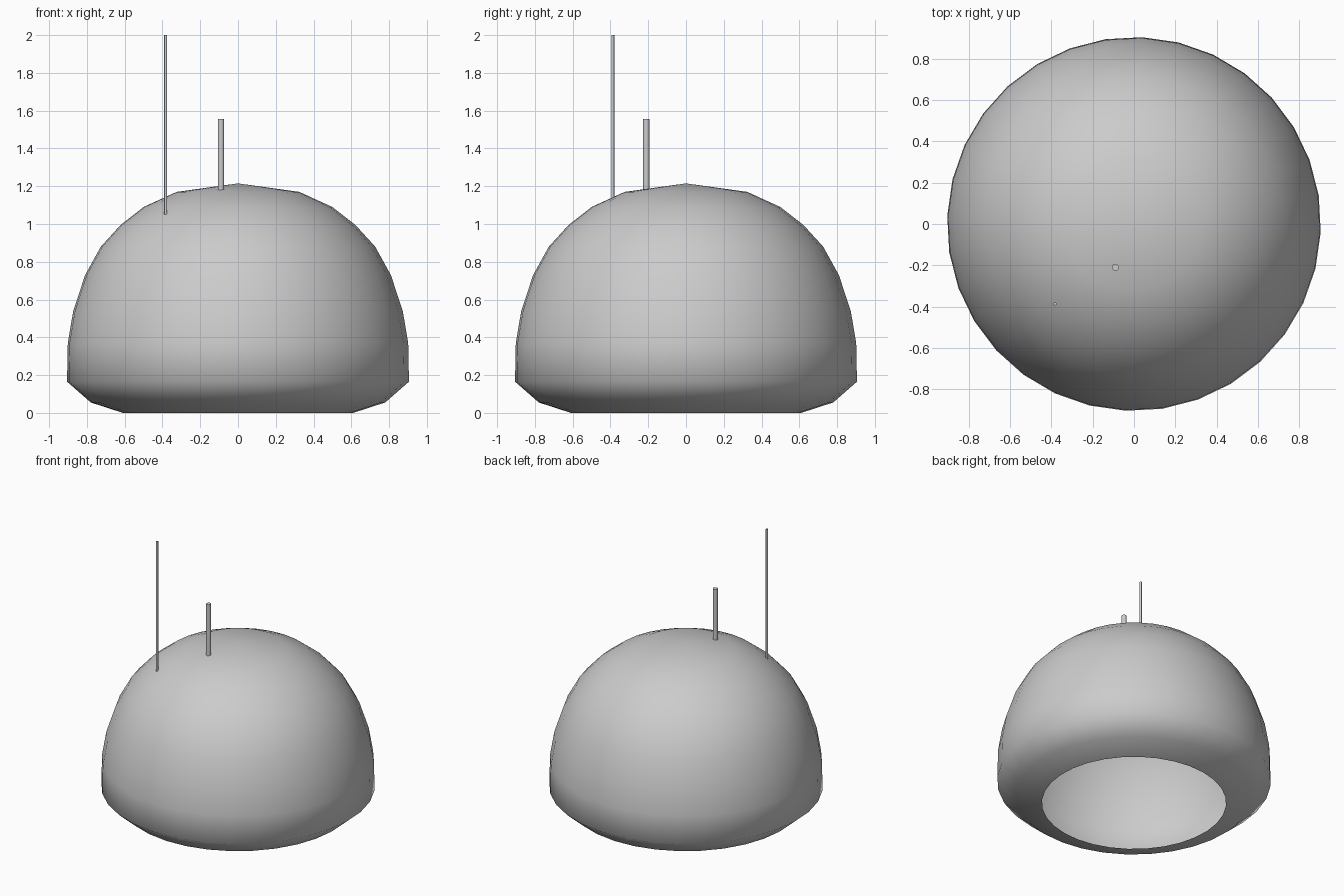
import bpy
import bmesh
from math import cos, sin, pi, radians

default_cube = bpy.data.objects.get("Cube")
if default_cube:
    bpy.data.objects.remove(default_cube)

# Plain grey finish shared by all parts
grey = bpy.data.materials.new("plain grey")
grey.use_nodes = True
colour = (0.6, 0.6, 0.6, 1)
grey.diffuse_color = colour
grey.node_tree.nodes["Principled BSDF"].inputs["Base Color"].default_value = colour


def lathe(name, profile, sides, x=0, y=0, turn=0, sharp=60):
    """Revolve (radius, height) points about z; zero radius makes a pole."""
    bm = bmesh.new()
    rings = []
    for r, z in profile:
        count = sides if r else 1
        rings.append([bm.verts.new((r * cos(turn + 2 * pi * i / sides),
                                    r * sin(turn + 2 * pi * i / sides), z))
                      for i in range(count)])
    for low, high in zip(rings, rings[1:]):
        for i in range(sides):
            j = (i + 1) % sides
            corners = [low[i % len(low)], low[j % len(low)],
                       high[j % len(high)], high[i % len(high)]]
            bm.faces.new(list(dict.fromkeys(corners)))
    mesh = bpy.data.meshes.new(name)
    bm.to_mesh(mesh)
    bm.free()
    mesh.materials.append(grey)
    obj = bpy.data.objects.new(name, mesh)
    obj.location = (x, y, 0)
    bpy.context.collection.objects.link(obj)
    bpy.ops.object.select_all(action='DESELECT')
    obj.select_set(True)
    bpy.context.view_layer.objects.active = obj
    bpy.ops.object.shade_smooth_by_angle(angle=radians(sharp))


def rod(name, radius, bottom, top, sides, x, y):
    """Closed upright rod."""
    lathe(name, [(0, bottom), (radius, bottom), (radius, top), (0, top)],
          sides, x, y)


# Hollow dome shell, open underneath
lathe("dome_shell",
      [(0.61, 0), (0.78, 0.055), (0.906, 0.165), (0.902, 0.37), (0.873, 0.54),
       (0.81, 0.73), (0.727, 0.88), (0.622, 0.995), (0.5, 1.09),
       (0.325, 1.17), (0, 1.215)],
      32, turn=radians(-2.5))

# Short thick post and tall thin aerial
rod("short_post", 0.017, 1.18, 1.555, 12, -0.09, -0.21)
rod("tall_aerial", 0.008, 1.05, 2.0, 8, -0.383, -0.387)
